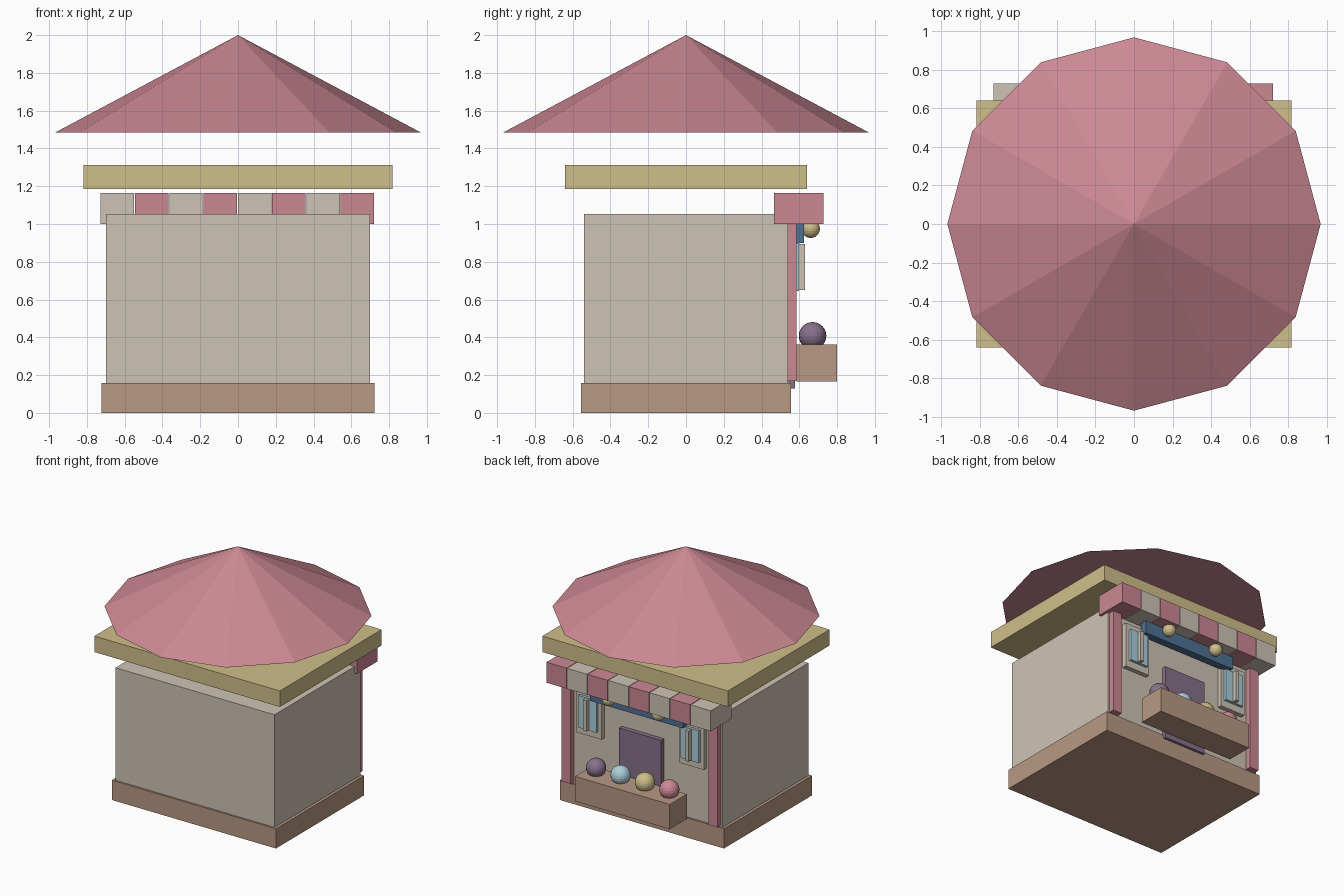
import bpy
import math

cube = bpy.data.objects.get("Cube")
if cube:
    bpy.data.objects.remove(cube, do_unlink=True)


def material(name, *rgb):
    """Flat material from 0-255 display values, stored as linear."""
    lin = [((c / 255 + 0.055) / 1.055) ** 2.4 for c in rgb] + [1]
    mat = bpy.data.materials.new(name)
    mat.use_nodes = True
    mat.diffuse_color = lin
    mat.node_tree.nodes["Principled BSDF"].inputs["Base Color"].default_value = lin
    return mat


cream = material("cream plaster", 206, 196, 182)
pink = material("rose pink", 204, 136, 148)
brown = material("wood brown", 184, 153, 132)
gold = material("straw gold", 208, 191, 138)
purple = material("dusty purple", 136, 113, 138)
pale_blue = material("pale blue", 172, 208, 220)
navy = material("slate blue", 80, 114, 148)


def finish(name, mat):
    ob = bpy.context.object
    ob.name = ob.data.name = name
    ob.data.materials.append(mat)
    return ob


def box(name, mat, x, y, z):
    """Box from (min, max) ranges on each axis."""
    spans = (x, y, z)
    bpy.ops.mesh.primitive_cube_add(size=1, location=[(a + b) / 2 for a, b in spans])
    ob = bpy.context.object
    size = [b - a for a, b in spans]
    for v in ob.data.vertices:
        v.co = [c * s for c, s in zip(v.co, size)]
    return finish(name, mat)


def ball(name, mat, radius, location):
    bpy.ops.mesh.primitive_uv_sphere_add(segments=20, ring_count=12, radius=radius, location=location)
    return finish(name, mat)


# Plinth, walls and ceiling slab
box("base", brown, (-0.723, 0.723), (-0.555, 0.555), (0, 0.157))
box("walls", cream, (-0.70, 0.70), (-0.54, 0.54), (0.157, 1.053))
box("roof_slab", gold, (-0.817, 0.817), (-0.64, 0.64), (1.185, 1.312))

# Twelve-sided roof with corners on the x and y axes
bpy.ops.mesh.primitive_cone_add(vertices=12, radius1=0.967, radius2=0, depth=0.515,
                                location=(0, 0, 1.7425))
finish("roof", pink)

# Striped awning over the counter side
pitch, width = 0.1815, 0.177
for i in range(8):
    x = (i - 3.5) * pitch - 0.003
    box(f"awning_stripe_{i + 1}", pink if i % 2 else cream,
        (x - width / 2, x + width / 2), (0.467, 0.727), (1.0, 1.163))

# Counter with a row of balls, and the door behind
box("counter", brown, (-0.417, 0.417), (0.585, 0.80), (0.165, 0.363))
for i, mat in enumerate((pink, gold, pale_blue, purple)):
    ball(f"counter_ball_{i + 1}", mat, 0.073, ((i - 1.5) * 0.215, 0.67, 0.408))
box("door", purple, (-0.185, 0.185), (0.535, 0.576), (0.13, 0.725))

# Sign board under the awning
box("sign_board", navy, (-0.41, 0.41), (0.565, 0.625), (0.9, 1.03))

# Posts, windows and lamps on both sides
for side, s in (("left", 1), ("right", -1)):
    def span(centre, half):
        return (s * centre - half, s * centre + half)

    box(f"{side}_post", pink, span(0.646, 0.039), (0.535, 0.585), (0.17, 1.02))
    box(f"{side}_window_frame", cream, span(0.45, 0.11), (0.535, 0.576), (0.59, 0.95))
    box(f"{side}_window_glass", pale_blue, span(0.45, 0.08), (0.56, 0.597), (0.645, 0.9))
    box(f"{side}_window_bar", cream, span(0.45, 0.015), (0.58, 0.63), (0.65, 0.895))
    ball(f"{side}_lamp", gold, 0.049, (s * 0.22, 0.66, 0.975))
